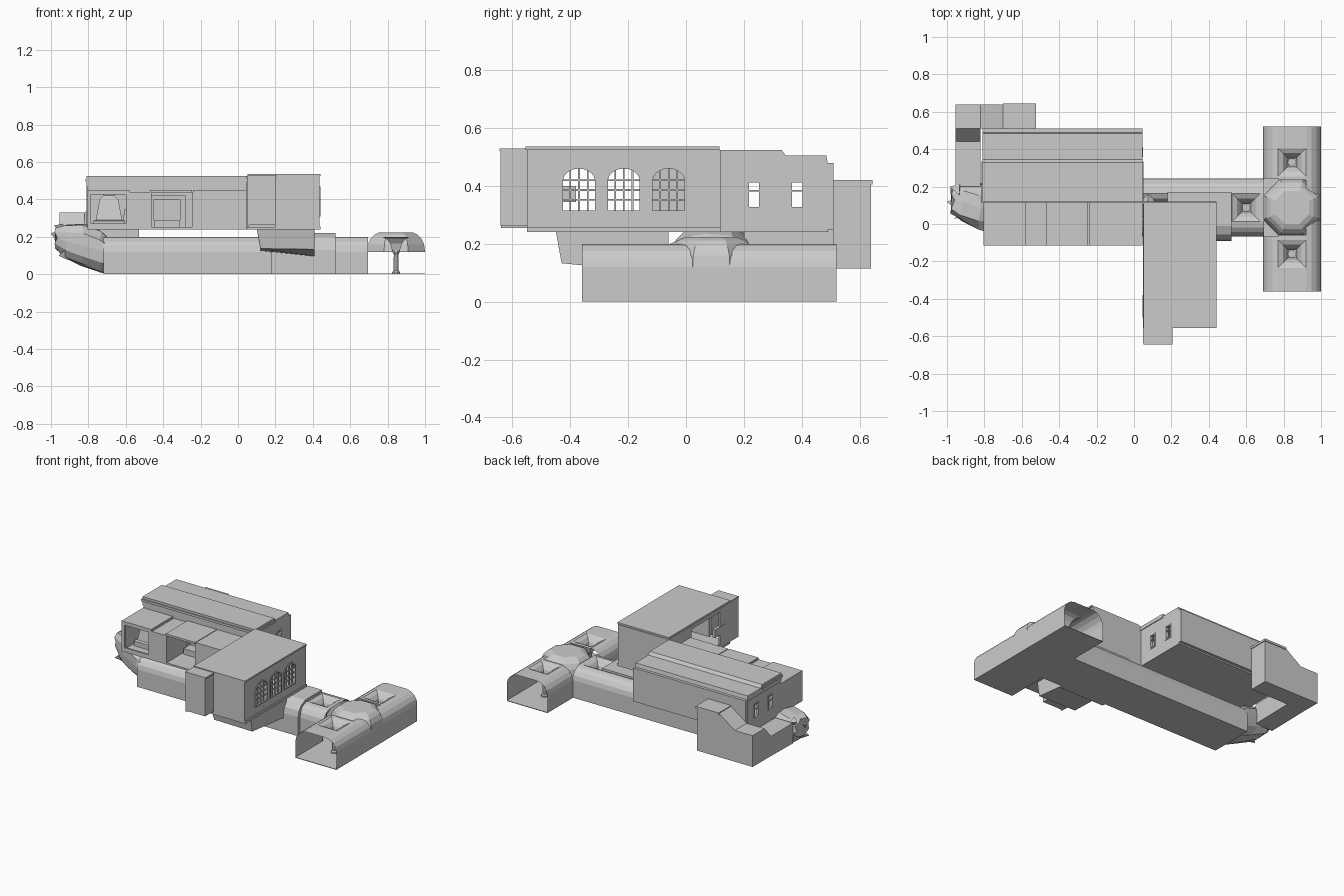
import bpy, bmesh, math, random
from mathutils import Vector

if "Cube" in bpy.data.objects:
    bpy.data.objects.remove(bpy.data.objects["Cube"])
random.seed(4)


def mesh(name, verts, faces, merge=True):
    me = bpy.data.meshes.new(name)
    me.from_pydata([tuple(v) for v in verts], [], faces)
    bm = bmesh.new()
    bm.from_mesh(me)
    if merge:
        bmesh.ops.remove_doubles(bm, verts=bm.verts, dist=1e-5)
    bmesh.ops.recalc_face_normals(bm, faces=bm.faces)
    bm.to_mesh(me)
    bm.free()
    ob = bpy.data.objects.new(name, me)
    bpy.context.collection.objects.link(ob)
    return ob


def place(axis, u, v, w):
    return {'x': (w, u, v), 'y': (u, w, v), 'z': (u, v, w)}[axis]


def panel(name, axis, w0, w1, outer, holes=()):
    """Flat outline with holes, extruded along an axis from w0 to w1."""
    cu = bpy.data.curves.new(name + "_outline", 'CURVE')
    cu.dimensions, cu.fill_mode, cu.extrude = '2D', 'BOTH', (w1 - w0) / 2
    for loop in [outer, *holes]:
        sp = cu.splines.new('POLY')
        sp.points.add(len(loop) - 1)
        for p, (u, v) in zip(sp.points, loop):
            p.co = (u, v, 0, 1)
        sp.use_cyclic_u = True
    tmp = bpy.data.objects.new(name + "_outline", cu)
    bpy.context.collection.objects.link(tmp)
    dg = bpy.context.evaluated_depsgraph_get()
    me = bpy.data.meshes.new_from_object(tmp.evaluated_get(dg))
    vs = [place(axis, v.co.x, v.co.y, v.co.z + (w0 + w1) / 2) for v in me.vertices]
    fs = [tuple(p.vertices) for p in me.polygons]
    bpy.data.objects.remove(tmp)
    bpy.data.curves.remove(cu)
    bpy.data.meshes.remove(me)
    return mesh(name, vs, fs)


def rect(u0, u1, v0, v1):
    return [(u0, v0), (u1, v0), (u1, v1), (u0, v1)]


def arch(c, hw, z0, spring, top, n=10):
    return [(c - hw, z0), (c + hw, z0)] + [
        (c + hw * math.cos(math.pi * i / n), spring + (top - spring) * math.sin(math.pi * i / n))
        for i in range(n + 1)]


def box(name, x0, x1, y0, y1, z0, z1):
    vs = [(x, y, z) for x in (x0, x1) for y in (y0, y1) for z in (z0, z1)]
    return mesh(name, vs, [(0, 1, 3, 2), (4, 6, 7, 5), (0, 4, 5, 1), (2, 3, 7, 6), (0, 2, 6, 4), (1, 5, 7, 3)])


def loft(name, rings, cap0=False, cap1=False):
    n = len(rings[0])
    vs = [v for r in rings for v in r]
    fs = [(k * n + i, k * n + (i + 1) % n, (k + 1) * n + (i + 1) % n, (k + 1) * n + i)
          for k in range(len(rings) - 1) for i in range(n)]
    if cap0:
        fs.append(tuple(range(n)))
    if cap1:
        fs.append(tuple(range((len(rings) - 1) * n, len(rings) * n)))
    return mesh(name, vs, fs)


def ngon(cx, cy, z, r, n, rot=0.0):
    return [(cx + r * math.cos(2 * math.pi * (i + .5) / n + rot),
             cy + r * math.sin(2 * math.pi * (i + .5) / n + rot), z) for i in range(n)]


# ---- vaulted tunnels ----
SIDE = [(.155, 0), (.155, .12), (.148, .15), (.13, .175), (.105, .193), (.075, .2)]


def vault_side(name, axis, c, sign, t0, t1, prof=SIDE):
    vs = []
    for s, z in prof:
        for t in (t0, t1):
            vs.append((t, c + sign * s, z) if axis == 'x' else (c + sign * s, t, z))
    return mesh(name, vs, [(2 * i, 2 * i + 1, 2 * i + 3, 2 * i + 2) for i in range(len(prof) - 1)])


def vault_crown(name, axis, c, t0, t1):
    vs = [(t, c + s, .2) if axis == 'x' else (c + s, t, .2)
          for t, s in ((t0, -.075), (t1, -.075), (t1, .075), (t0, .075))]
    return mesh(name, vs, [(0, 1, 2, 3)])


def vault_column(x, y, h):
    d = math.sqrt(2)
    loft("vault_funnel", [ngon(x, y, z, r * d, 4) for r, z in
                          ((h, .2), (h * .66, .188), (h * .42, .165), (.02, .125))])
    loft("column", [ngon(x, y, z, r, 8) for r, z in
                    ((.022, 0), (.022, .012), (.015, .02), (.013, .105), (.022, .12), (.022, .127))], True, True)


CX, CY = .845, .0875
# cross hall along y
vault_side("hall_side_right", 'y', CX, 1, -.36, .52)
for a, b in ((-.36, -.068), (.243, .52)):
    vault_side("hall_side_left", 'y', CX, -1, a, b)
for a, b in ((-.36, -.235), (-.085, -.06), (.235, .255), (.405, .52)):
    vault_crown("hall_crown", 'y', CX, a, b)
for y in (-.16, .33):
    vault_column(CX, y, .075)
box("hall_floor", .69, 1.0, -.36, .52, 0, .004)
loft("hall_dome", [ngon(CX, CY, z, r / math.cos(math.pi / 8), 8) for r, z in
                   ((.155, .12), (.15, .16), (.135, .192), (.115, .212), (.09, .223))], False, True)

# long tunnel along x
for s in (-1, 1):
    vault_side("tunnel_side", 'x', CY, s, -.72, .695)
box("tunnel_floor", -.72, .69, CY - .155, CY + .155, 0, .004)
edge = .695
for k in range(9):
    x = .6 - .15 * k
    if edge - (x + .075) > .001:
        vault_crown("tunnel_crown", 'x', CY, x + .075, edge)
    vault_column(x, CY, .075)
    edge = x - .075
vault_crown("tunnel_crown", 'x', CY, -.72, edge)
# raised collar where the stair joins
outer = [(-.09, 0), (-.09, .13), (-.08, .17), (-.055, .2), (-.01, .22), (.17, .22)]
inner = [(.17, .205), (.0, .205), (-.045, .185), (-.066, .14), (-.066, 0)]
panel("tunnel_collar", 'x', .18, .52, outer + inner)

# stair shell from the side house down to the tunnel
loft("stair_shell", [
    [(.1, -.45, .245), (.41, -.45, .245), (.41, -.06, .245), (.1, -.06, .245)],
    [(.12, -.43, .137), (.41, -.43, .133), (.41, -.06, .095), (.12, -.06, .125)]], False, True)

# ---- broken rock end ----
rings = []
for x, yc, hw, z0, z1 in ((-.70, .0875, .155, 0, .2), (-.74, .0875, .155, .01, .235), (-.83, .09, .13, .045, .27),
                          (-.92, .11, .11, .085, .265), (-.97, .13, .075, .14, .25)):
    ring = []
    for i in range(12):
        a = 2 * math.pi * i / 12
        c, s = math.cos(a), math.sin(a)
        k = 1 / max(abs(c), abs(s)) ** .55
        j = 0 if x > -.72 else .012
        ring.append((x + random.uniform(-j, j), yc + hw * c * min(k, 1.25) * .95 + random.uniform(-j, j),
                     min(z1, max(z0, (z0 + z1) / 2 + (z1 - z0) / 2 * s * k))))
    rings.append(ring)
loft("rock_passage", rings, False, True)
for tip, base in (((-1.0, .12, .22), (-.95, .1, .2)), ((-.985, .2, .26), (-.93, .18, .24)),
                  ((-.96, .03, .1), (-.9, .06, .12))):
    b = Vector(base)
    vs = [Vector(tip)] + [b + Vector((random.uniform(-.01, .01), .035 * math.cos(t), .045 * math.sin(t)))
                          for t in (.3, 2.4, 4.5)]
    mesh("rock_shard", vs, [(0, 1, 2), (0, 2, 3), (0, 3, 1), (1, 3, 2)])

# ---- rear stair corridor ----
panel("corridor_upper", 'y', .51, .64, [(-.53, .115), (-.53, .415), (-.7, .415), (-.82, .33), (-.955, .33), (-.955, .115)])
box("corridor_cap", -.7, -.525, .505, .645, .405, .42)
panel("corridor_lower", 'x', -.955, -.82, [(.51, .33), (.44, .25), (.2, .25), (.2, .11), (.51, .115)])

# ---- main house, rear wing ----
T = .012
panel("house_roof", 'x', -.81, .045, [(.12, .525), (.33, .525), (.345, .505), (.485, .505), (.49, .48),
                                      (.51, .48), (.51, .468), (.12, .468)])
box("roof_cornice", -.815, .05, .112, .335, .495, .51)
wins = [(.235, .026), (.385, .026)]
for x, nm in ((-.805, "west"), (.033, "east")):
    panel("house_wall_" + nm, 'x', x, x + T, rect(.12, .49, .24, .47),
          [rect(c - h, c + h, .32, .42) for c, h in wins])
    for c, h in wins:
        panel("window_frame", 'x', x - .004, x + T + .004, rect(c - h, c + h, .32, .42),
              [rect(c - h + .008, c + h - .008, .328, .38), rect(c - h + .008, c + h - .008, .386, .412)])
box("house_wall_back", -.81, .045, .49, .51, .25, .47)
box("house_wall_middle", -.805, .045, .12, .132, .24, .5)
box("house_floor", -.805, .045, -.115, .49, .24, .252)

# ---- main house, cut-away front rooms ----
for a, b, z in ((-.805, -.58, .45), (-.575, -.475, .438), (-.47, -.245, .45), (-.24, .045, .45)):
    box("room_roof", a, b, -.115, .12, z - .014, z)
for x in (-.805, -.585, -.475, -.245, .033):
    box("room_wall", x, x + T, -.115, .12, .25, .44)
panel("room_front", 'y', -.115, -.103, rect(-.24, .045, .25, .44))
panel("room_front_left", 'y', -.115, -.103, rect(-.805, -.58, .25, .44), [rect(-.785, -.6, .27, .425)])
panel("passage_front", 'y', -.115, -.103, rect(-.58, -.475, .25, .43))
box("counter", -.45, -.31, .05, .12, .252, .29)
panel("counter_surround", 'y', .1, .12, rect(-.47, -.28, .252, .42), [rect(-.45, -.31, .285, .4)])
loft("hearth_hood", [ngon(-.69, .06, z, r * 1.414, 4) for r, z in
                     ((.085, .252), (.085, .285), (.07, .29), (.05, .40), (.03, .42), (.03, .437))], True, True)
for i in range(3):
    box("hearth_step", -.615 + .004 * i, -.59, 0, .1, .252, .29 + .03 * i)

# ---- side house with arched windows ----
centres = [-.37, -.215, -.06]
panel("side_wall_right", 'x', .423, .435, rect(-.55, .12, .24, .525),
      [arch(c, .063, .31, .42, .468) for c in centres])
for c in centres:
    panel("arched_frame", 'x', .42, .44, arch(c, .064, .308, .42, .47), [arch(c, .055, .316, .418, .46)])
    for k in (-1, 0, 1):
        y = c + k * .03
        box("window_bar", .426, .434, y - .003, y + .003, .314, .462 if k == 0 else .454)
    for z in (.352, .386, .42):
        box("window_rail", .426, .434, c - .057, c + .057, z - .003, z + .003)
box("side_wall_front", .2, .435, -.55, -.538, .24, .525)
box("side_wall_back", .045, .435, .108, .12, .24, .525)
box("bay_front", .055, .2, -.642, -.63, .262, .525)
box("bay_right", .188, .2, -.64, -.54, .262, .525)
panel("side_wall_left", 'x', .048, .06, rect(-.64, .12, .255, .525), [rect(-.44, -.13, .275, .5)])
box("side_floor", .05, .435, -.55, .12, .24, .252)
box("bay_floor", .05, .2, -.64, -.55, .262, .27)
box("side_roof", .05, .442, -.555, .115, .525, .536)
box("bay_roof", .05, .205, -.645, -.55, .52, .53)
box("side_plinth", .43, .441, -.55, .12, .24, .256)
# small cabinet by the open side
box("wall_cabinet", .045, .065, -.5, -.38, .345, .4)
